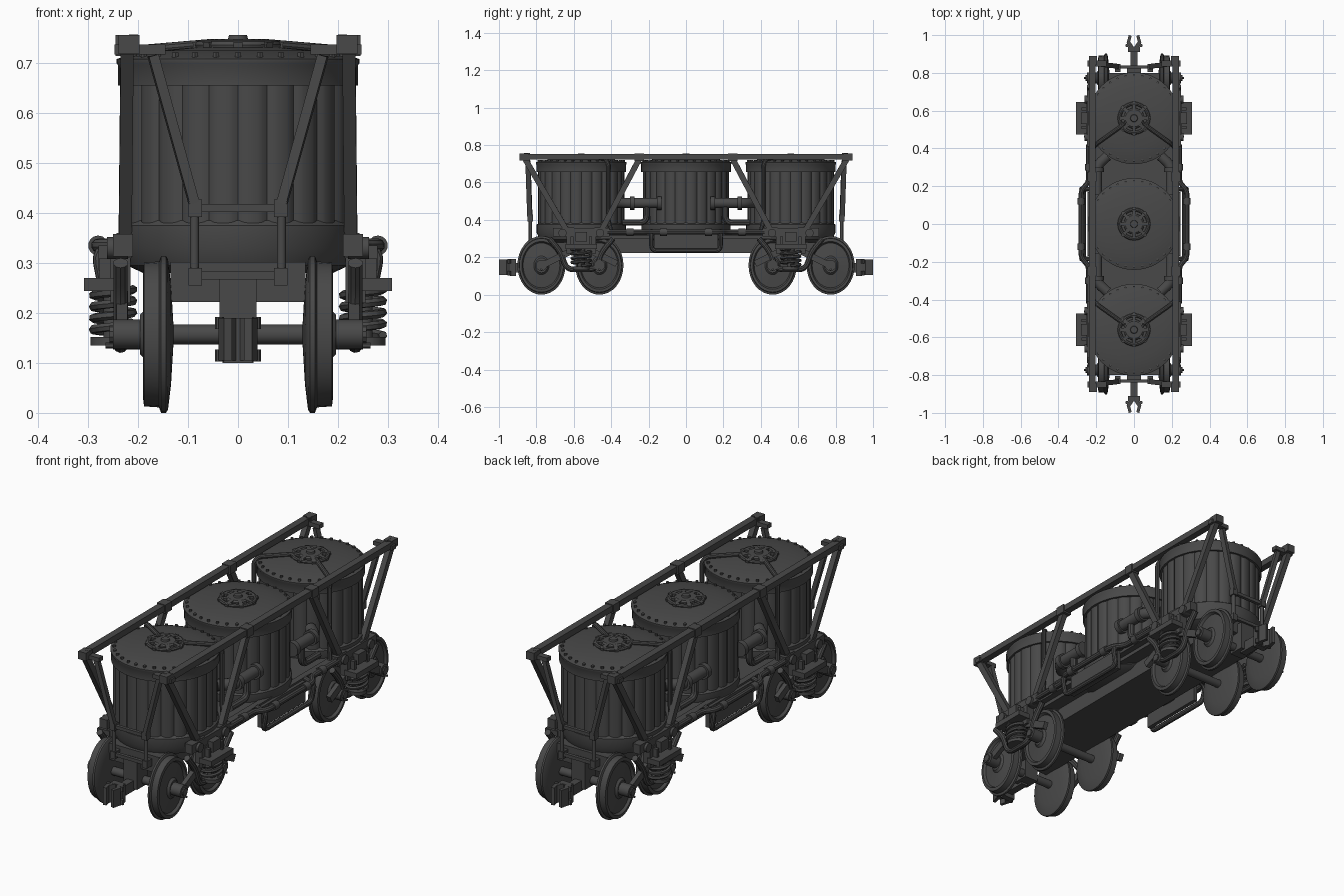
import bpy, bmesh, math
from mathutils import Vector, Matrix

if "Cube" in bpy.data.objects:
    bpy.data.objects.remove(bpy.data.objects["Cube"])

iron = bpy.data.materials.new("dark_iron")
iron.diffuse_color = (0.066, 0.066, 0.066, 1)
iron.use_nodes = True
iron.node_tree.nodes["Principled BSDF"].inputs["Base Color"].default_value = iron.diffuse_color


def finish(name, bm):
    """Weld, shade smooth with sharp creases, link to the scene."""
    bmesh.ops.remove_doubles(bm, verts=bm.verts, dist=1e-5)
    bmesh.ops.recalc_face_normals(bm, faces=bm.faces)
    for f in bm.faces:
        f.smooth = True
    for e in bm.edges:
        e.smooth = len(e.link_faces) == 2 and e.calc_face_angle(0) < math.radians(32)
    me = bpy.data.meshes.new(name)
    bm.to_mesh(me)
    bm.free()
    me.materials.append(iron)
    ob = bpy.data.objects.new(name, me)
    bpy.context.collection.objects.link(ob)
    return ob


def box(name, c, size):
    bm = bmesh.new()
    bmesh.ops.create_cube(bm, size=1, matrix=Matrix.Translation(c) @ Matrix.Diagonal((*size, 1)))
    return finish(name, bm)


def along(p, q):
    p, q = Vector(p), Vector(q)
    d = q - p
    return Matrix.Translation((p + q) / 2) @ d.to_track_quat('Z', 'Y').to_matrix().to_4x4(), d.length


def beam(name, p, q, w, h):
    m, n = along(p, q)
    bm = bmesh.new()
    bmesh.ops.create_cube(bm, size=1, matrix=m @ Matrix.Diagonal((w, h, n, 1)))
    return finish(name, bm)


def rod(name, p, q, r, segs=14):
    m, n = along(p, q)
    bm = bmesh.new()
    bmesh.ops.create_cone(bm, cap_ends=True, segments=segs, radius1=r, radius2=r, depth=n, matrix=m)
    return finish(name, bm)


def lathe(name, profile, segs, m, rib=None):
    """Revolve (radius, height) points; rib(i) scales the radius per segment."""
    bm = bmesh.new()
    rings = []
    for r, z in profile:
        rings.append([bm.verts.new(m @ Vector((r * k * math.cos(a), r * k * math.sin(a), z)))
                      for i in range(segs)
                      for a, k in [(2 * math.pi * i / segs, rib(i) if rib else 1)]])
    for a, b in zip(rings, rings[1:]):
        for i in range(segs):
            j = (i + 1) % segs
            bm.faces.new((a[i], a[j], b[j], b[i]))
    return finish(name, bm)


def pipe(name, pts, r, bend=0.03, sides=10):
    """Round pipe through points with filleted corners."""
    pts = [Vector(p) for p in pts]
    path = [pts[0]]
    for a, b, c in zip(pts, pts[1:], pts[2:]):
        t = min(bend, (a - b).length * .48, (c - b).length * .48)
        p, q = b + (a - b).normalized() * t, b + (c - b).normalized() * t
        for k in range(5):
            u = k / 4
            path.append(p * (1 - u) ** 2 + b * 2 * u * (1 - u) + q * u * u)
    path.append(pts[-1])
    bm = bmesh.new()
    rings = []
    side = None
    for i, p in enumerate(path):
        d = (path[min(i + 1, len(path) - 1)] - path[max(i - 1, 0)]).normalized()
        side = d.orthogonal() if side is None else side - d * side.dot(d)
        side.normalize()
        up = d.cross(side)
        rings.append([bm.verts.new(p + r * (side * math.cos(t) + up * math.sin(t)))
                      for t in (2 * math.pi * k / sides for k in range(sides))])
    for a, b in zip(rings, rings[1:]):
        for k in range(sides):
            j = (k + 1) % sides
            bm.faces.new((a[k], a[j], b[j], b[k]))
    bm.faces.new(rings[0])
    bm.faces.new(rings[-1])
    return finish(name, bm)


T = Matrix.Translation

# Tanks: base band, staved body, bolted lid and hatch
for y in (-.56, 0, .56):
    m = T((0, y, 0))
    lathe("tank_base", [(0, .28), (.19, .28), (.222, .295), (.238, .33), (.238, .375), (.225, .385)], 48, m)
    lathe("tank_staves", [(.231, .37), (.231, .66)], 144, m,
          lambda i: (.965, .99, 1, 1, 1, .99)[i % 6])
    lathe("tank_lid", [(.228, .655), (.24, .655), (.24, .695), (.243, .70), (.243, .708), (.225, .714),
                       (.16, .725), (.08, .732), (0, .734)], 48, m)
    lathe("hatch", [(.056, .725), (.054, .742), (.046, .748), (.02, .748), (.018, .756), (0, .756)], 24, m)
    pipe("hatch_ring", [(.077 * math.cos(a), y + .077 * math.sin(a), .736)
                        for a in (k * math.pi / 12 for k in range(25))], .010, .006, 8)
    for k in range(8):
        a = k * math.pi / 4
        beam("hatch_clamp", (.045 * math.cos(a), y + .045 * math.sin(a), .741),
             (.09 * math.cos(a), y + .09 * math.sin(a), .735), .018, .014)
    for k in range(32):
        a = k * math.pi / 16
        c, s = math.cos(a) * .226, math.sin(a) * .226
        rod("lid_bolt", (c, y + s, .705), (c, y + s, .721), .007, 6)

# Central frame and deck
box("frame", (0, 0, .262), (.27, 1.6, .08))
box("deck", (0, 0, .318), (.40, 1.16, .04))

for s in (-1, 1):
    # Top rails and their joints
    beam("top_rail", (s * .222, -.88, .737), (s * .222, .88, .737), .034, .03)
    box("side_sill", (s * .215, 0, .33), (.03, .84, .028))
    # Long side pipe with dropped step loop and couplings
    pipe("side_pipe", [(s * .24, -.42, .335), (s * .24, -.22, .335), (s * .28, -.18, .335),
                       (s * .28, .18, .335), (s * .24, .22, .335), (s * .24, .42, .335)], .014)
    pipe("step_loop", [(s * .23, -.185, .34), (s * .283, -.185, .325), (s * .265, -.185, .235),
                       (s * .265, .185, .235), (s * .283, .185, .325), (s * .23, .185, .34)], .012)
    box("step_panel", (s * .235, 0, .285), (.02, .34, .10))
    for y in (-.12, .12, -.3, .3):
        x = .28 if abs(y) < .2 else .24
        rod("coupling", (s * x, y - .018, .335), (s * x, y + .018, .335), .02)

    for e in (-1, 1):
        # Rail ends, joints and side braces
        box("rail_end_block", (s * .218, e * .867, .737), (.042, .046, .038))
        box("rail_end_pin", (s * .209, e * .85, .737), (.018, .03, .04))
        box("rail_end_arm", (s * .196, e * .85, .727), (.102, .03, .02))
        box("rail_joint", (s * .222, e * .25, .735), (.046, .05, .042))
        beam("side_brace", (s * .222, e * .86, .725), (s * .226, e * .63, .33), .026, .03)
        beam("side_brace", (s * .222, e * .25, .725), (s * .226, e * .46, .33), .026, .03)
        box("brace_foot", (s * .228, e * .63, .335), (.03, .06, .05))
        box("brace_foot", (s * .228, e * .46, .335), (.03, .06, .05))

        # End braces and end ladder posts
        beam("end_brace", (s * .17, e * .845, .715), (s * .088, e * .835, .42), .026, .02)
        rod("end_post", (s * .087, e * .832, .27), (s * .087, e * .832, .41), .009)
        box("end_post_head", (s * .086, e * .832, .41), (.027, .03, .035))
        box("end_post_foot", (s * .086, e * .825, .272), (.027, .04, .035))

        # Pipe from hatch over the lid and down the tank side
        cx, cy = s * .205, e * .56 - e * .145
        pipe("lid_pipe", [(s * .05, e * .53, .738), (s * .19, e * .43, .726), (cx, cy, .70),
                          (cx, cy, .40), (s * .215, e * .40, .34)], .011, .025)
        # Pipes joining neighbouring tanks
        pipe("link_pipe", [(s * .14, e * .36, .49), (s * .195, e * .31, .49), (s * .195, e * .13, .49)], .027, .03, 14)
        rod("link_flange", (s * .195, e * .155, .49), (s * .195, e * .13, .49), .036, 16)
        rod("link_flange", (s * .195, e * .30, .49), (s * .195, e * .275, .49), .036, 16)
        pipe("link_drop", [(s * .195, e * .21, .49), (s * .195, e * .21, .385), (s * .195, e * .34, .385)],
             .017, .04)

        # Wheels with flange, tread, dished face and axle box
        for y in (.773, .463):
            m = T((0, e * y, .157)) @ Matrix.Diagonal((1, .82, 1, 1)) @ Matrix.Rotation(s * math.pi / 2, 4, 'Y')
            lathe("wheel", [(0, .128), (.10, .134), (.15, .14), (.157, .144), (.157, .154), (.146, .158),
                            (.144, .188), (.128, .19), (.12, .178), (.05, .186), (.04, .196), (0, .196)], 32, m)
            rod("axle_hub", (s * .185, e * y, .157), (s * .25, e * y, .157), .03, 16)
            rod("axle_cap", (s * .245, e * y, .157), (s * .257, e * y, .157), .018, 10)
            rod("axle_bolt", (s * .25, e * y, .135), (s * .265, e * y, .135), .006, 6)

        # Bogie side frame
        yb = e * .56
        beam("bogie_beam", (s * .23, yb - .15, .335), (s * .23, yb + .15, .335), .04, .045)
        box("bogie_bracket", (s * .235, yb, .27), (.04, .16, .10))
        box("spring_top_plate", (s * .275, yb, .257), (.066, .17, .026))
        box("spring_rib", (s * .262, yb - .05, .285), (.03, .016, .05))
        box("spring_rib", (s * .262, yb + .05, .285), (.03, .016, .05))
        box("spring_block", (s * .262, yb, .31), (.035, .06, .05))
        pipe("bogie_pipe", [(s * .235, yb - .17, .30), (s * .235, yb - .11, .23), (s * .235, yb - .08, .135),
                            (s * .235, yb + .08, .135), (s * .235, yb + .11, .23), (s * .235, yb + .17, .30)],
             .015, .04)
        for t in (-1, 1):
            beam("axle_arm", (s * .232, yb + t * .06, .23), (s * .232, yb + t * .19, .165), .022, .035)
            rod("pivot", (s * .22, yb + t * .10, .33), (s * .262, yb + t * .10, .33), .022)
        # Coil spring and seat
        pipe("coil_spring", [(s * .25 + .04 * math.cos(a), yb + .05 * math.sin(a), .155 + .092 * k / 56)
                             for k in range(57) for a in [k * math.pi / 7]], .009, .004, 6)
        rod("spring_core", (s * .25, yb, .14), (s * .25, yb, .25), .02)
        rod("spring_seat", (s * .25, yb, .135), (s * .25, yb, .152), .045, 16)
        # Coupler claws
        beam("coupler_claw", (s * .012, e * .935, .147), (s * .031, e * .965, .147), .02, .085)
        beam("coupler_tip", (s * .031, e * .958, .147), (s * .02, e * .998, .147), .016, .085)
        for z in (.115, .18):
            rod("coupler_pin", (s * .037, e * .945, z - .012), (s * .037, e * .945, z + .012), .009, 8)

# End fittings across the centre line, and axles
for e in (-1, 1):
    box("end_crossbar", (0, e * .832, .41), (.16, .016, .016))
    box("end_top_bar", (0, e * .832, .275), (.16, .016, .016))
    box("coupler_mount", (0, e * .79, .20), (.074, .08, .14))
    box("coupler_shank", (0, e * .87, .145), (.036, .14, .05))
    box("coupler_head", (0, e * .925, .145), (.062, .03, .09))
    for y in (.773, .463):
        rod("axle", (-.15, e * y, .157), (.15, e * y, .157), .02)
